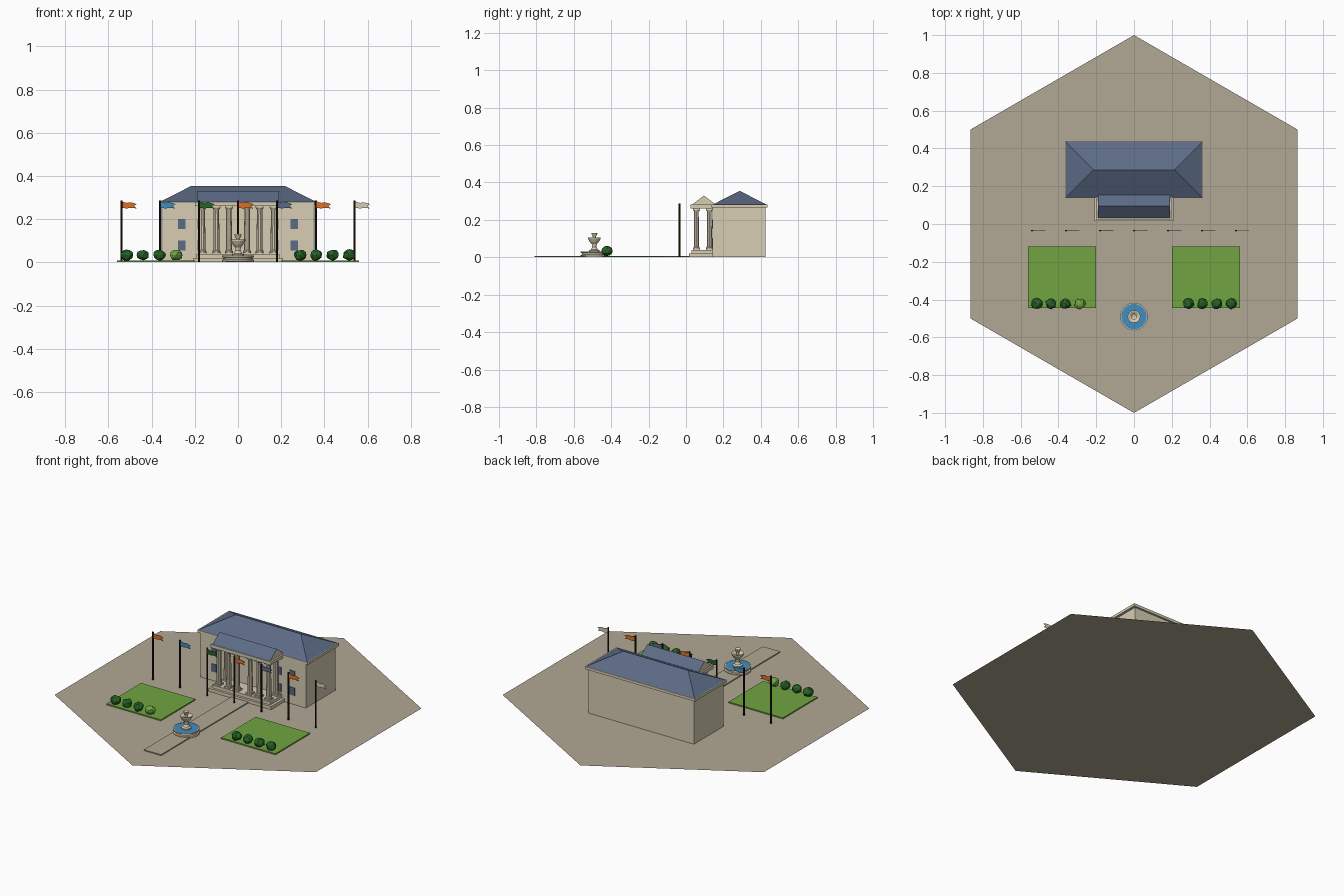
import bpy, bmesh, math, random
from mathutils import Vector

if "Cube" in bpy.data.objects:
    bpy.data.objects.remove(bpy.data.objects["Cube"], do_unlink=True)
random.seed(4)


def material(name, rgb):
    m = bpy.data.materials.new(name)
    m.use_nodes = True
    col = [(c / 255) ** 2.2 for c in rgb] + [1]
    m.diffuse_color = col
    m.node_tree.nodes["Principled BSDF"].inputs["Base Color"].default_value = col
    return m


cream = material("cream stone", (214, 204, 178))
paving = material("paving", (176, 166, 146))
slate = material("slate blue", (92, 106, 132))
grass = material("grass green", (113, 163, 67))
leaf = material("dark leaf green", (42, 98, 42))
water = material("water blue", (66, 140, 190))
orange = material("orange cloth", (218, 112, 42))
iron = material("dark iron", (40, 30, 22))


def mesh_object(name, verts, faces, mat):
    me = bpy.data.meshes.new(name)
    me.from_pydata(verts, [], faces)
    bm = bmesh.new()
    bm.from_mesh(me)
    if len(faces) > 1:
        bmesh.ops.recalc_face_normals(bm, faces=bm.faces)
    bm.to_mesh(me)
    bm.free()
    ob = bpy.data.objects.new(name, me)
    bpy.context.collection.objects.link(ob)
    me.materials.append(mat)
    return ob


def box(name, x, y, z, mat):
    verts = [(a, b, c) for a in x for b in y for c in z]
    faces = [(0, 1, 3, 2), (4, 6, 7, 5), (0, 4, 5, 1),
             (2, 3, 7, 6), (0, 2, 6, 4), (1, 5, 7, 3)]
    return mesh_object(name, verts, faces, mat)


def ridge_roof(name, hx, y, z, ridge_hx, mat):
    mid = sum(y) / 2
    verts = [(-hx, y[0], z[0]), (hx, y[0], z[0]), (hx, y[1], z[0]), (-hx, y[1], z[0]),
             (-ridge_hx, mid, z[1]), (ridge_hx, mid, z[1])]
    faces = [(0, 1, 5, 4), (1, 2, 5), (2, 3, 4, 5), (3, 0, 4), (3, 2, 1, 0)]
    return mesh_object(name, verts, faces, mat)


def lathe(name, profile, sides, at, mat):
    verts, faces = [], []
    for r, z in profile:
        for i in range(sides):
            a = math.tau * i / sides
            verts.append((at[0] + r * math.cos(a), at[1] + r * math.sin(a), z))
    for k in range(len(profile) - 1):
        for i in range(sides):
            j = (i + 1) % sides
            faces.append((k * sides + i, k * sides + j,
                          (k + 1) * sides + j, (k + 1) * sides + i))
    faces.append(tuple(reversed(range(sides))))
    faces.append(tuple(range(len(verts) - sides, len(verts))))
    return mesh_object(name, verts, faces, mat)


# Hexagonal plaza and central path
hexagon = [(math.sin(i * math.tau / 6), -math.cos(i * math.tau / 6), 0) for i in range(6)]
mesh_object("plaza", hexagon, [tuple(range(6))], paving)
box("path", (-.057, .057), (-.81, .09), (.001, .007), paving)

# Main hall with hipped roof
box("hall_walls", (-.35, .35), (.143, .425), (.001, .268), cream)
box("hall_cornice", (-.365, .365), (.137, .437), (.265, .281), cream)
ridge_roof("hall_roof", .36, (.141, .433), (.281, .355), .215, slate)

# Windows in two rows
for side in (-1, 1):
    for x in (.26, .17):
        for z in (.055, .155):
            cx = side * x
            box("window", (cx - .017, cx + .017), (.14, .144), (z, z + .047), slate)

# Portico steps, entablature and gabled roof
box("portico_lower_step", (-.208, .208), (.017, .145), (.001, .02), cream)
box("portico_upper_step", (-.193, .193), (.03, .145), (.02, .038), cream)
box("portico_entablature", (-.2, .2), (.025, .165), (.262, .281), cream)
gable = ridge_roof("portico_roof", .19, (.031, .161), (.281, .33), .19, slate)
gable.data.materials.append(cream)
for f in gable.data.polygons:
    if abs(f.normal.x) > .9:
        f.material_index = 1


# Columns with square plinths and capitals
def column(x, y):
    lathe("column_shaft", [(.018, .046), (.018, .053), (.0145, .057),
                           (.0125, .243), (.017, .251)], 10, (x, y), cream)
    for name, z in (("column_plinth", (.038, .046)), ("column_capital", (.251, .262))):
        box(name, (x - .019, x + .019), (y - .019, y + .019), z, cream)


for side in (-1, 1):
    for x in (.165, .1, .042):
        column(side * x, .056)
    column(side * .165, .125)

# Lawns
for side, name in ((-1, "right_lawn"), (1, "left_lawn")):
    box(name, sorted((side * .2, side * .56)), (-.445, -.118), (.001, .008), grass)

# Faceted bushes along the front of each lawn
for side in (-1, 1):
    for k in range(4):
        x = side * (.287 + .076 * k)
        bm = bmesh.new()
        bmesh.ops.create_icosphere(bm, subdivisions=2, radius=.029)
        for v in bm.verts:
            v.co *= random.uniform(.88, 1.1)
            v.co.z *= .88
            v.co += Vector((x, -.422, .034))
        me = bpy.data.meshes.new("bush")
        bm.to_mesh(me)
        bm.free()
        me.materials.append(grass if side < 0 and k == 0 else leaf)
        bpy.context.collection.objects.link(bpy.data.objects.new("bush", me))

# Fountain: basin, water, and pedestal with bowl
spot = (0, -.49)
lathe("fountain_basin", [(.073, .001), (.073, .012), (.066, .015), (.066, .022), (.073, .025),
                         (.073, .031), (.067, .031), (.067, .027)], 24, spot, cream)
lathe("fountain_water", [(.068, .027), (.068, .03)], 24, spot, water)
lathe("fountain_pedestal", [(.028, .028), (.028, .037), (.018, .042), (.011, .055),
                            (.013, .07), (.024, .082), (.034, .1), (.034, .106),
                            (.028, .106), (.008, .095), (.008, .108), (.016, .126),
                            (.016, .131), (.006, .126)], 16, spot, cream)

# Flagpoles with swallow-tailed pennants
cloths = [orange, water, leaf, orange, slate, orange, cream]
for i, cloth in enumerate(cloths):
    x = (i - 3) * .18
    lathe("flagpole", [(.005, .001), (.005, .287)], 8, (x, -.035), iron)
    outline = [(0, .283), (.025, .276), (.045, .278), (.072, .27), (.058, .262),
               (.07, .25), (.045, .253), (.025, .25), (0, .253)]
    count = len(outline)
    verts = [(x + u, y, z) for y in (-.036, -.034) for u, z in outline]
    faces = [tuple(range(count)), tuple(reversed(range(count, 2 * count)))]
    faces += [(j, (j + 1) % count, (j + 1) % count + count, j + count) for j in range(count)]
    mesh_object("flag", verts, faces, cloth)
